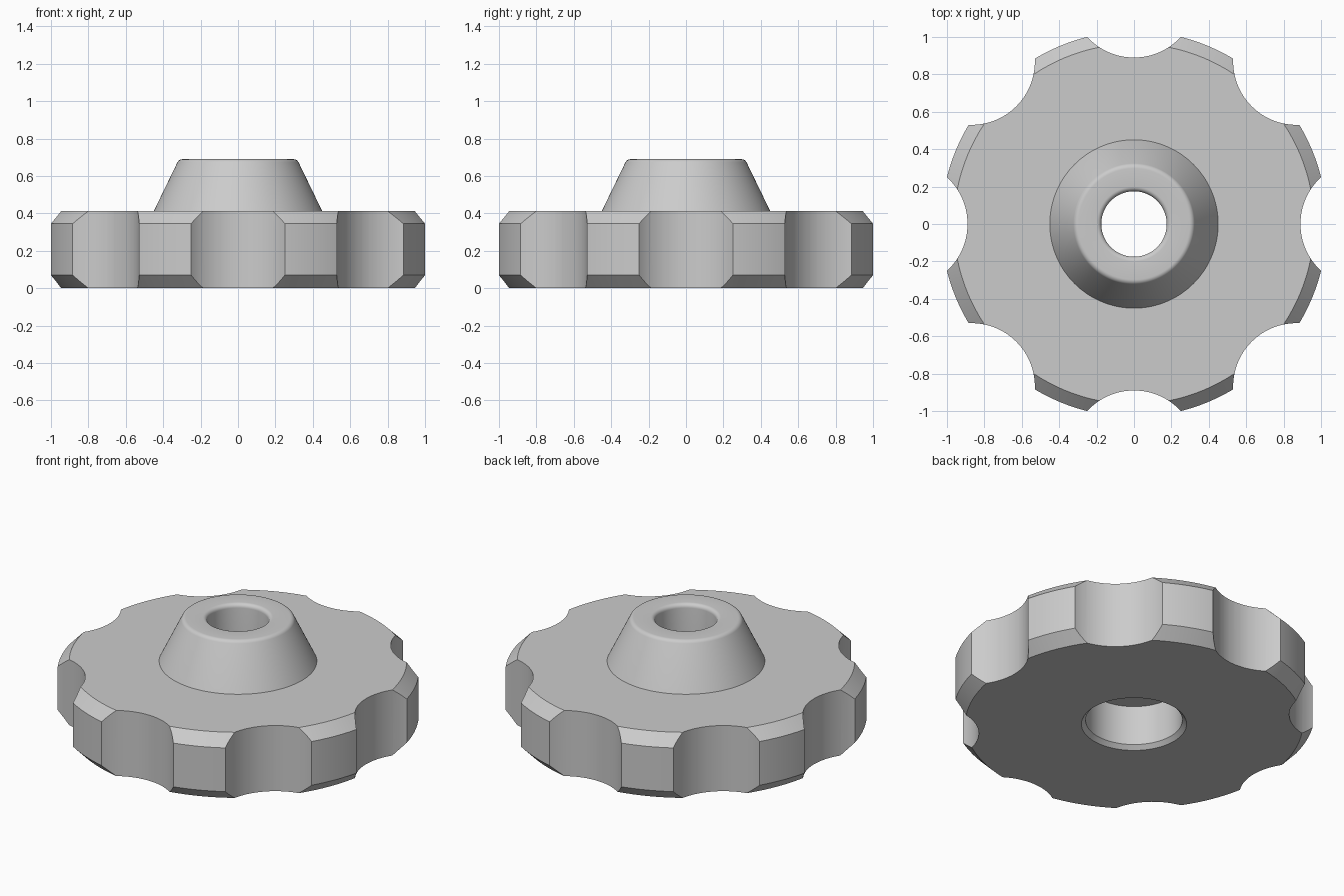
import bpy, bmesh, math

if "Cube" in bpy.data.objects:
    bpy.data.objects.remove(bpy.data.objects["Cube"])

SEGMENTS = 128


def arc(cx, cz, r, start, end, steps=6):
    """Points along an arc of the profile, angles in degrees."""
    angles = [math.radians(start + (end - start) * i / steps) for i in range(steps + 1)]
    return [(cx + r * math.cos(a), cz + r * math.sin(a)) for a in angles]


def add_object(name, bm):
    bmesh.ops.recalc_face_normals(bm, faces=bm.faces)
    mesh = bpy.data.meshes.new(name)
    bm.to_mesh(mesh)
    bm.free()
    obj = bpy.data.objects.new(name, mesh)
    bpy.context.collection.objects.link(obj)
    return obj


def lathe(name, profile):
    """Revolve a closed (radius, height) profile around z."""
    bm = bmesh.new()
    rings = []
    for s in range(SEGMENTS):
        a = 2 * math.pi * s / SEGMENTS
        rings.append([bm.verts.new((r * math.cos(a), r * math.sin(a), z)) for r, z in profile])
    n = len(profile)
    for s in range(SEGMENTS):
        a, b = rings[s], rings[(s + 1) % SEGMENTS]
        for i in range(n):
            j = (i + 1) % n
            bm.faces.new((a[i], b[i], b[j], a[j]))
    return add_object(name, bm)


grey = bpy.data.materials.new("grey")
grey.diffuse_color = (0.6, 0.6, 0.6, 1)
grey.use_nodes = True
grey.node_tree.nodes["Principled BSDF"].inputs["Base Color"].default_value = grey.diffuse_color

# Hand knob: chamfered disc, conical hub, through hole and wider bottom recess
profile = [(0.30, 0), (0.963, 0), (1.031, 0.07), (1.031, 0.345), (0.963, 0.413), (0.45, 0.413)]
profile += arc(0.297, 0.66, 0.03, 27, 90)       # rounded hub rim
profile += arc(0.20, 0.665, 0.025, 90, 180)     # rounded hole rim
profile += [(0.175, 0.275), (0.276, 0.275), (0.276, 0.025)]
knob = lathe("hand_knob", profile)
knob.data.materials.append(grey)

# Eight finger scallops around the edge
bm = bmesh.new()
for k in range(8):
    a = k * math.pi / 4
    verts = bmesh.ops.create_cone(bm, cap_ends=True, segments=96, radius1=0.339,
                                  radius2=0.339, depth=1)["verts"]
    bmesh.ops.translate(bm, verts=verts,
                        vec=(1.229 * math.cos(a), 1.229 * math.sin(a), 0.2))
cutter = add_object("scallop_cutter", bm)
cutter.data.materials.append(grey)
cutter.hide_render = True

cut = knob.modifiers.new("scallops", "BOOLEAN")
cut.operation = "DIFFERENCE"
cut.solver = "EXACT"
cut.object = cutter
bpy.context.view_layer.objects.active = knob
knob.select_set(True)
bpy.ops.object.modifier_apply(modifier=cut.name)
bpy.data.objects.remove(cutter, do_unlink=True)

bpy.ops.object.shade_smooth_by_angle(angle=math.radians(25))
